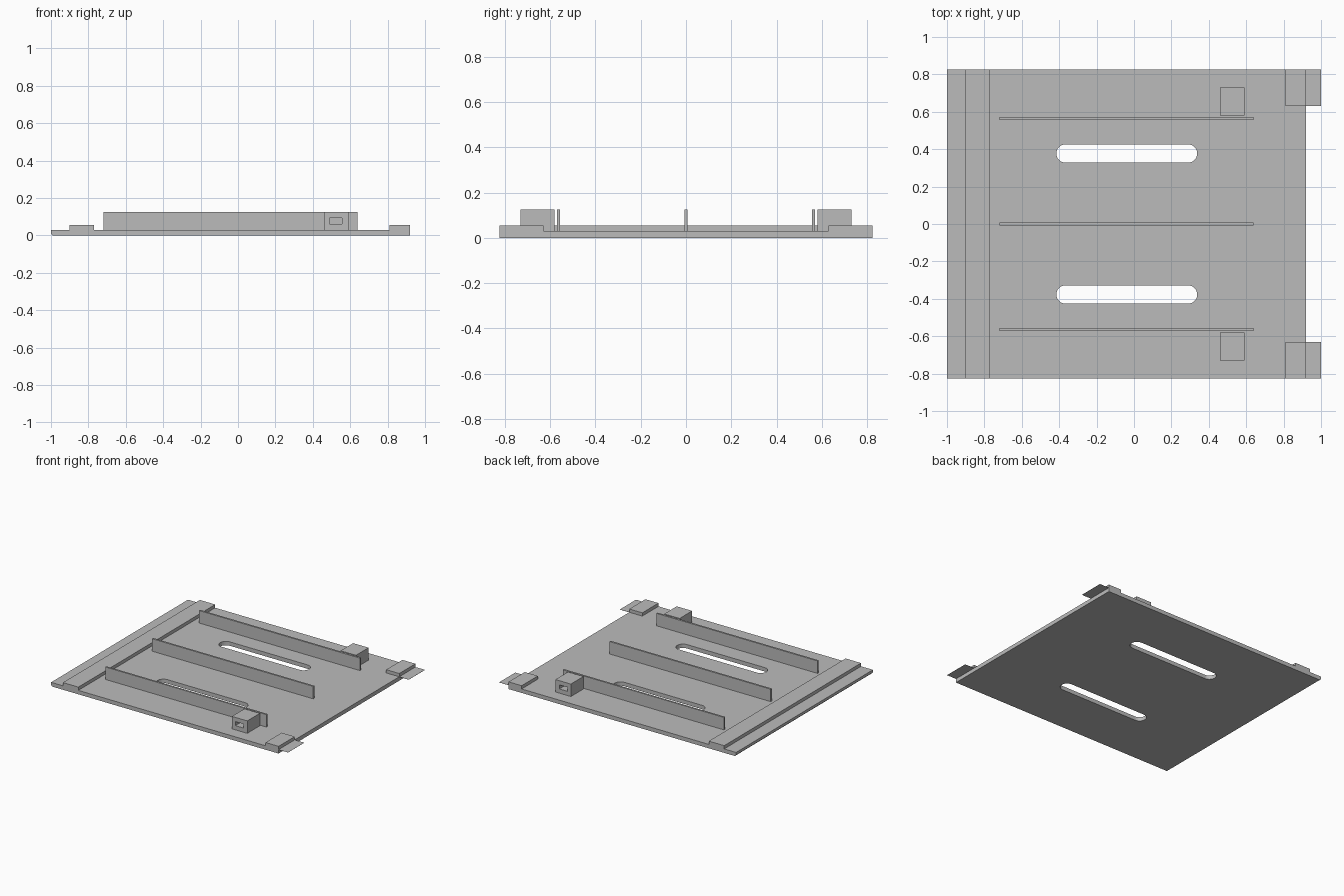
import bpy, bmesh, math

cube = bpy.data.objects.get("Cube")
if cube:
    bpy.data.objects.remove(cube, do_unlink=True)

GREY = (0.5, 0.5, 0.5, 1)
grey = bpy.data.materials.new("plain grey")
grey.use_nodes = True
grey.diffuse_color = GREY
grey.node_tree.nodes["Principled BSDF"].inputs["Base Color"].default_value = GREY


def add_object(name, bm):
    bmesh.ops.recalc_face_normals(bm, faces=bm.faces)
    mesh = bpy.data.meshes.new(name)
    bm.to_mesh(mesh)
    bm.free()
    mesh.materials.append(grey)
    obj = bpy.data.objects.new(name, mesh)
    bpy.context.collection.objects.link(obj)
    return obj


def prism(name, outline, offset):
    """Extrude a closed outline of 3D points along an offset."""
    bm = bmesh.new()
    face = bm.faces.new([bm.verts.new(p) for p in outline])
    new = bmesh.ops.extrude_face_region(bm, geom=[face])["geom"]
    bmesh.ops.translate(bm, vec=offset, verts=[g for g in new if isinstance(g, bmesh.types.BMVert)])
    return add_object(name, bm)


def box(name, x0, x1, y0, y1, z0, z1):
    return prism(name, [(x0, y0, z0), (x1, y0, z0), (x1, y1, z0), (x0, y1, z0)], (0, 0, z1 - z0))


def cut(target, cutter):
    cutter.hide_render = True
    mod = target.modifiers.new("cut", "BOOLEAN")
    mod.operation, mod.solver, mod.object = "DIFFERENCE", "EXACT", cutter
    bpy.context.view_layer.objects.active = target
    bpy.ops.object.modifier_apply(modifier=mod.name)
    bpy.data.objects.remove(cutter, do_unlink=True)


HALF = 0.825    # half depth of the plate
TOP = 0.03      # top of the plate
STEP = 0.055    # top of the low raised parts
TALL = 0.125    # top of ribs and blocks
EDGE = 0.92     # straight end of the plate

# Base plate with a slightly eased lower edge
profile = [(-0.99, 0), (EDGE, 0), (EDGE, TOP), (-1, TOP), (-1, 0.01)]
plate = prism("base_plate", [(x, -HALF, z) for x, z in profile], (0, 2 * HALF, 0))

# Cross strip and middle rib
box("cross_strip", -0.90, -0.77, -HALF, HALF, TOP, STEP)
box("middle_rib", -0.72, 0.64, -0.007, 0.007, TOP, TALL)

for side, s in (("front", -1), ("back", 1)):
    # Rounded slot through the plate
    radius, outline = 0.049, []
    for cx, start in ((0.289, -0.5), (-0.366, 0.5)):
        for i in range(17):
            a = math.pi * (start + i / 16)
            outline.append((cx + radius * math.cos(a), s * 0.377 + radius * math.sin(a), -0.1))
    cut(plate, prism("slot_cutter", outline, (0, 0, 0.3)))

    # Outer rib
    box(side + "_rib", -0.72, 0.64, s * 0.564 - 0.007, s * 0.564 + 0.007, TOP, TALL)

    # Block with a rectangular hole facing outward
    block = box(side + "_block", 0.46, 0.59, *sorted((s * 0.58, s * 0.731)), TOP, TALL)
    cut(block, box("hole_cutter", 0.49, 0.557, *sorted((s * 0.5, s * 0.8)), 0.062, 0.093))

    # Corner pad and its thin overhanging tab
    y0, y1 = sorted((s * 0.63, s * HALF))
    box(side + "_corner_pad", 0.81, EDGE, y0, y1, TOP, STEP)
    box(side + "_corner_tab", EDGE, 1.0, y0, y1, TOP - 0.001, TOP)
